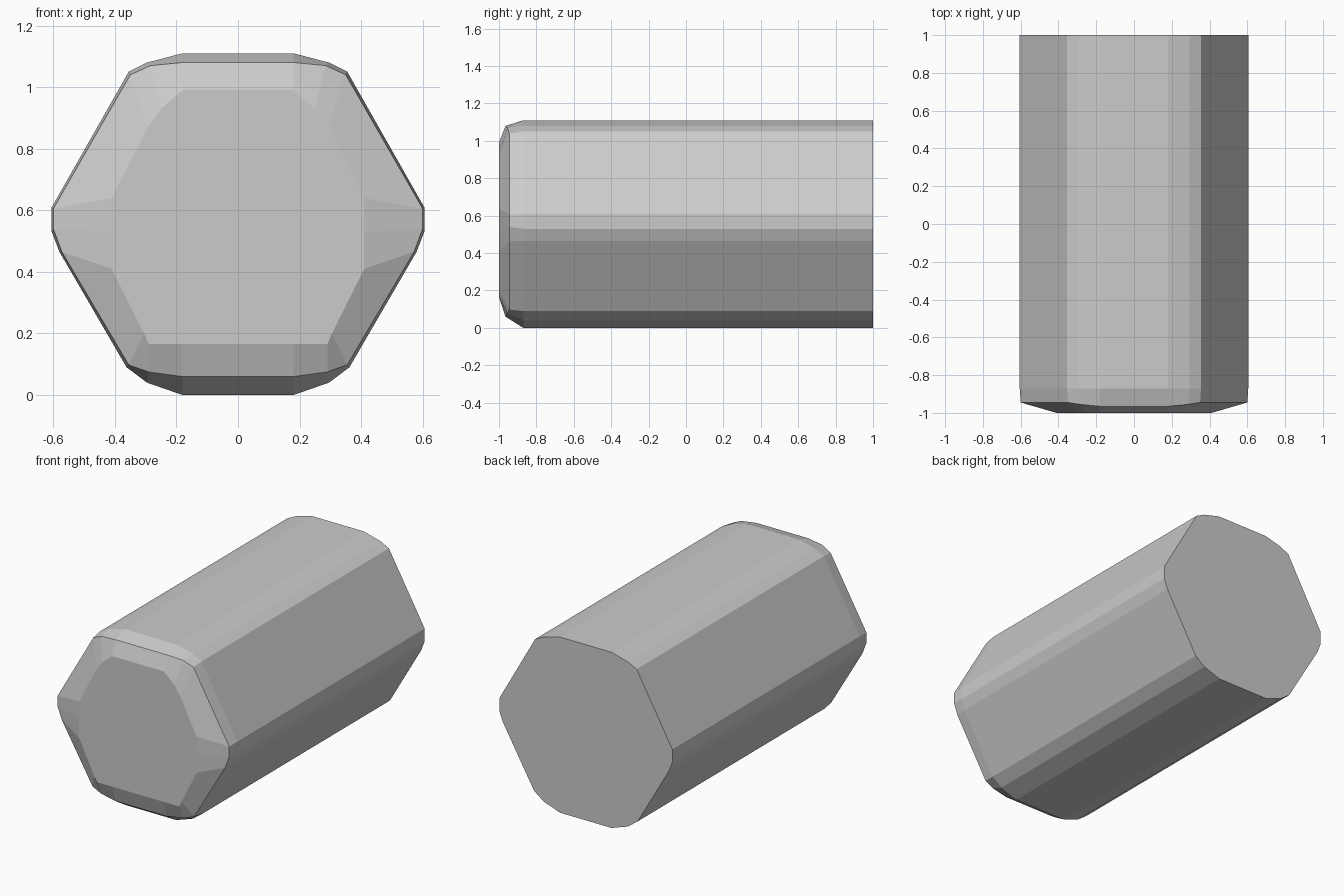
import bpy
import bmesh

if "Cube" in bpy.data.objects:
    bpy.data.objects.remove(bpy.data.objects["Cube"])

# Right half of each cross-section, top to bottom, as (x, z)
BODY = [(.18, 1.11), (.295, 1.08), (.355, 1.05), (.605, .61), (.605, .53),
        (.58, .465), (.362, .09), (.295, .04), (.18, 0)]
# Bevel ring with its own depth, as (x, z, y)
RIM = [(.18, 1.08, -.965), (.285, 1.07, -.955), (.35, 1.04, -.945),
       (.6, .605, -.945), (.6, .54, -.945), (.572, .465, -.945),
       (.355, .098, -.945), (.29, .075, -.955), (.18, .06, -.965)]
FACE = [(.18, .99), (.25, .93), (.293, .87), (.41, .64), (.41, .53),
        (.41, .41), (.305, .2), (.29, .165), (.18, .165)]


def ring(bm, half, y=None):
    """Mirror a half section into a closed loop of vertices."""
    pts = [(p[0], p[2] if y is None else y, p[1]) for p in half]
    pts += [(-a, b, c) for a, b, c in reversed(pts)]
    return [bm.verts.new(p) for p in pts]


# Hexagonal bar: loft from the flat back to the bevelled front
bm = bmesh.new()
rings = [ring(bm, BODY, 1), ring(bm, BODY, -.87), ring(bm, RIM), ring(bm, FACE, -1)]
n = len(rings[0])
for a, b in zip(rings, rings[1:]):
    for i in range(n):
        j = (i + 1) % n
        bm.faces.new((a[i], a[j], b[j], b[i]))

# Flat end caps
bm.faces.new(rings[0])
bm.faces.new(rings[-1])
bmesh.ops.recalc_face_normals(bm, faces=bm.faces)

mesh = bpy.data.meshes.new("hexagonal_bar")
bm.to_mesh(mesh)
bm.free()
bpy.context.collection.objects.link(bpy.data.objects.new("hexagonal_bar", mesh))
